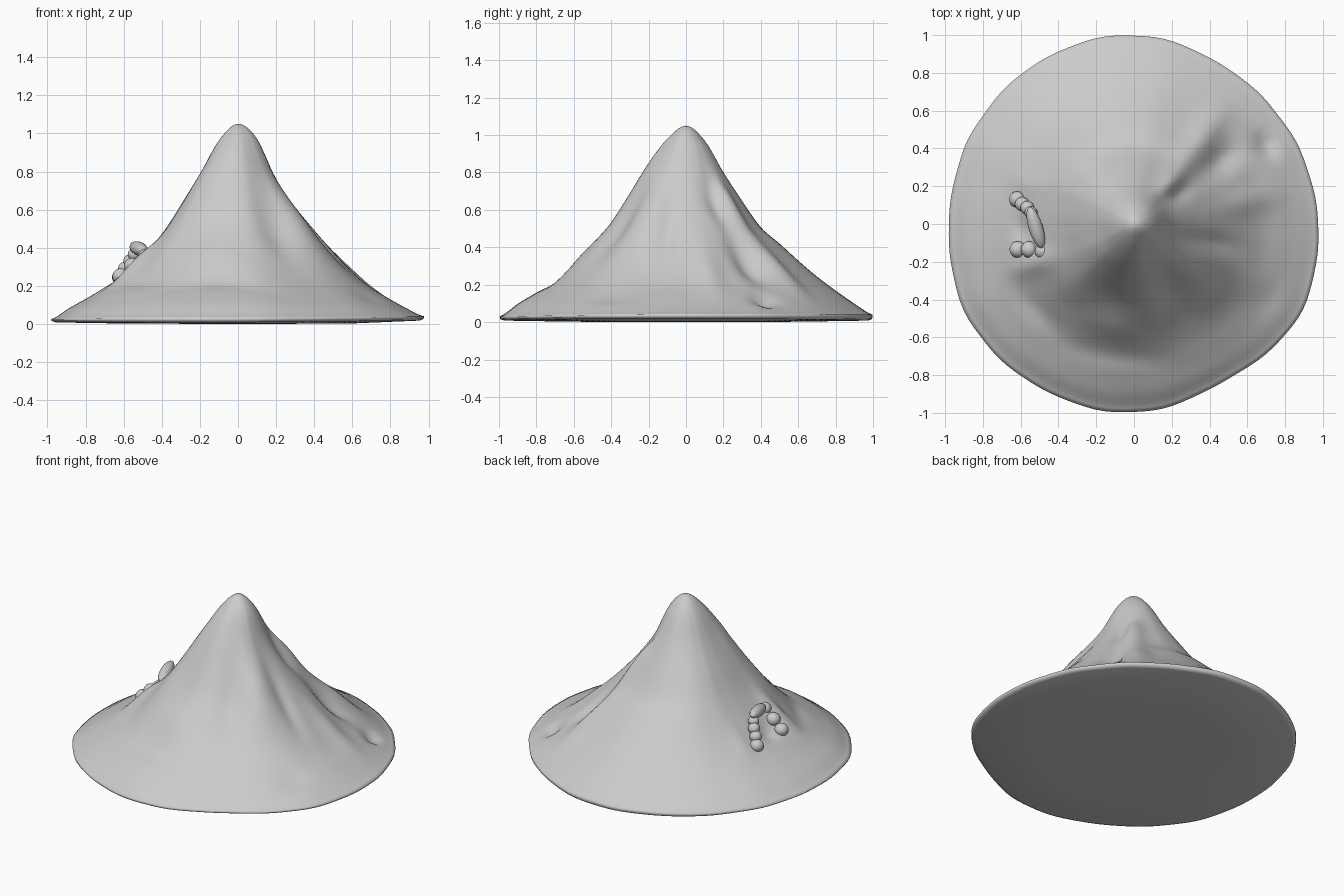
import bpy, bmesh, math
from mathutils import Vector, Matrix

if "Cube" in bpy.data.objects:
    bpy.data.objects.remove(bpy.data.objects["Cube"])

# Slope heights every 10% of the radius, facing east, north, west, south
PROFILES = [
    [1.05, .975, .77, .625, .505, .39, .285, .20, .14, .085, .04],
    [1.05, .97, .80, .645, .505, .42, .33, .245, .17, .10, .04],
    [1.05, .965, .79, .63, .48, .365, .27, .20, .14, .085, .025],
    [1.05, .98, .85, .69, .535, .42, .31, .225, .16, .10, .03],
]
# Base radius every 30 degrees, counter-clockwise from +x
OUTLINE = [.975, .96, .962, 1.0, .995, .985, .98, 1.01, 1.0, .998, .96, 1.0]
# Ridges and gullies: angle, radius, height, radial spread, sideways spread
BUMPS = [
    (50, .33, .055, .12, .06), (52, .62, .045, .15, .07),
    (33, .27, -.035, .08, .05), (36, .54, -.055, .12, .07),
    (31, .82, -.045, .06, .06), (45, .20, -.015, .03, .04),
    (12, .62, .03, .15, .07), (-13, .42, -.03, .14, .05),
    (-37, .40, .045, .15, .09), (-62, .40, -.03, .15, .08),
    (-105, .56, .015, .06, .20), (-100, .70, -.015, .06, .25),
    (-135, .40, .045, .14, .14), (-137, .68, -.02, .06, .16),
    (-135, .22, .02, .08, .10), (135, .38, .035, .15, .18),
    (-30, .80, -.015, .08, .10), (183, .58, -.035, .05, .07),
    (201, .58, .045, .11, .06), (160, .60, .015, .08, .05),
]


def cubic(a, b, c, d, t):
    return b + .5 * t * (c - a + t * (2*a - 5*b + 4*c - d + t * (3*(b - c) + d - a)))


def along(p, f):
    x = min(max(f, 0), 1) * 10
    i = min(int(x), 9)
    return cubic(p[abs(i - 1)], p[i], p[i + 1], p[min(i + 2, 10)], x - i)


def radius(a):
    x = (a / math.tau * 12) % 12
    i = int(x)
    r = [OUTLINE[(i + k) % 12] for k in (-1, 0, 1, 2)]
    return cubic(*r, x - i) + .003 * math.sin(17 * a) * math.sin(3 * a)


def height(x, y):
    a = math.atan2(y, x)
    f = math.hypot(x, y) / radius(a)
    q = (a / math.tau * 4) % 4
    i = int(q)
    t = (1 - math.cos((q - i) * math.pi)) / 2
    z = along(PROFILES[i % 4], f) * (1 - t) + along(PROFILES[(i + 1) % 4], f) * t
    fade = min(1, max(0, (1 - f) * 6))
    for deg, r, h, sr, st in BUMPS:
        c, s = math.cos(math.radians(deg)), math.sin(math.radians(deg))
        u, v = x * c + y * s - r, y * c - x * s
        z += fade * h * math.exp(-(u / sr)**2 - (v / st)**2)
    return z


def finish(bm, name):
    bmesh.ops.recalc_face_normals(bm, faces=bm.faces)
    me = bpy.data.meshes.new(name)
    bm.to_mesh(me)
    bm.free()
    ob = bpy.data.objects.new(name, me)
    bpy.context.collection.objects.link(ob)
    for p in me.polygons:
        p.use_smooth = True
    return ob


# Mountain: rings from the summit to the rim, then under the flat base
SEG, RINGS = 120, 48
bm = bmesh.new()
summit = bm.verts.new((0, 0, height(0, 0)))
steps = [(k / RINGS, None) for k in range(1, RINGS + 1)]
steps += [(.997, .016), (.975, .008), (.6, .002)]
prev = None
for f, under in steps:
    ring = []
    for j in range(SEG):
        a = math.tau * j / SEG
        r = f * radius(a)
        x, y = r * math.cos(a), r * math.sin(a)
        z = height(x, y) if under is None else under + .01 * max(0, x) * (f > .9)
        ring.append(bm.verts.new((x, y, z)))
    for j in range(SEG):
        k = (j + 1) % SEG
        if prev:
            bm.faces.new((prev[j], ring[j], ring[k], prev[k]))
        else:
            bm.faces.new((summit, ring[j], ring[k]))
    prev = ring
bottom = bm.verts.new((0, 0, 0))
for j in range(SEG):
    bm.faces.new((bottom, prev[(j + 1) % SEG], prev[j]))
finish(bm, "mountain")


def stone(name, loc, size, turn=0, tilt=0):
    bm = bmesh.new()
    m = (Matrix.Translation(loc) @ Matrix.Rotation(turn, 4, 'Z')
         @ Matrix.Rotation(tilt, 4, 'X') @ Matrix.Diagonal((*size, 1)))
    bmesh.ops.create_uvsphere(bm, u_segments=20, v_segments=12, radius=1, matrix=m)
    finish(bm, name)


# Cave doorway: two rows of boulders up the slope and a long lintel
LEGS = {
    "left": [(-.618, .13, .245, .043), (-.592, .105, .29, .038),
             (-.565, .085, .33, .037), (-.545, .06, .365, .034)],
    "right": [(-.615, -.135, .25, .044), (-.555, -.135, .305, .044),
              (-.485, -.145, .355, .04)],
}
for side, rocks in LEGS.items():
    for n, (x, y, z, r) in enumerate(rocks):
        stone(f"doorway_{side}_stone_{n + 1}", Vector((x, y, z)), (r, r, r * .95), n)
stone("doorway_lintel", Vector((-.52, -.02, .395)), (.038, .115, .036),
      math.radians(17), math.radians(8))
